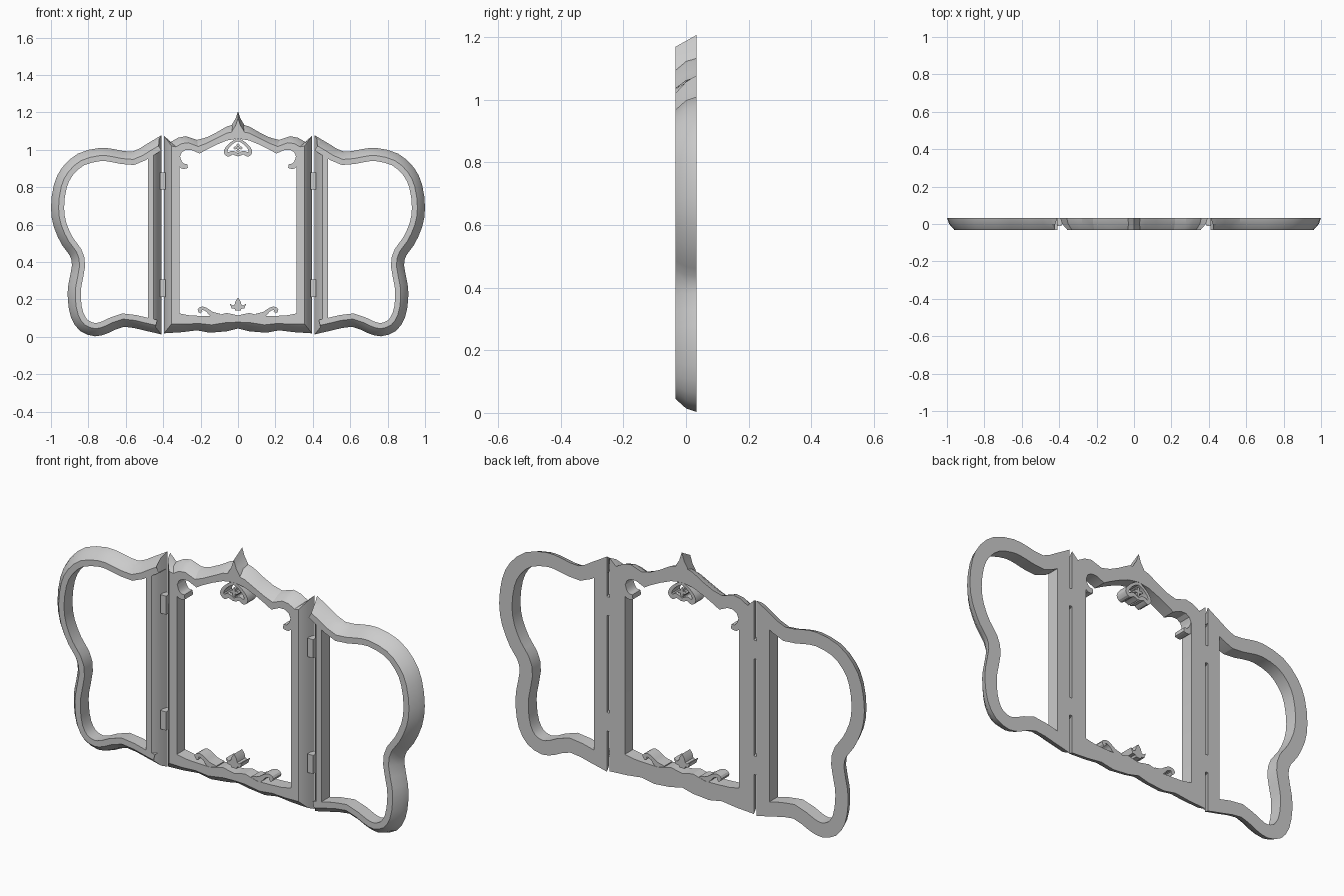
import bpy, bmesh, math
from mathutils import Vector

if "Cube" in bpy.data.objects:
    bpy.data.objects.remove(bpy.data.objects["Cube"])

D = 0.033  # half depth


def smooth_path(pts, n=3):
    """Catmull-Rom through 2D points, open ended."""
    P = [Vector(p) for p in pts]
    out = []
    for i in range(len(P) - 1):
        a, b, c, d = P[max(i - 1, 0)], P[i], P[i + 1], P[min(i + 2, len(P) - 1)]
        for k in range(n):
            t = k / n
            out.append(0.5 * (2 * b + (c - a) * t + (2 * a - 5 * b + 4 * c - d) * t ** 2
                              + (3 * b - a - 3 * c + d) * t ** 3))
    return out + [P[-1]]


def inset(loop, w):
    """Mitred inward offset of a counter-clockwise loop."""
    out = []
    for i, p in enumerate(loop):
        e1 = (p - loop[i - 1]).normalized()
        e2 = (loop[(i + 1) % len(loop)] - p).normalized()
        n1, n2 = Vector((-e1.y, e1.x)), Vector((-e2.y, e2.x))
        out.append(p + (n1 + n2) * (w / (1 + n1.dot(n2))))
    return out


def make(name, bm, mirror=False):
    bmesh.ops.recalc_face_normals(bm, faces=bm.faces)
    me = bpy.data.meshes.new(name)
    bm.to_mesh(me)
    bm.free()
    ob = bpy.data.objects.new(name, me)
    bpy.context.collection.objects.link(ob)
    if mirror:
        ob.modifiers.new("mirror", 'MIRROR').merge_threshold = 0.0005
    bpy.ops.object.select_all(action='DESELECT')
    ob.select_set(True)
    bpy.context.view_layer.objects.active = ob
    bpy.ops.object.shade_smooth_by_angle(angle=math.radians(25))
    return ob


def bridge(name, sections, ring_closed, mirror=False, caps=False):
    """Skin a list of equal cross-sections (each a closed loop of 3D points)."""
    bm = bmesh.new()
    rows = [[bm.verts.new(p) for p in s] for s in sections]
    n = len(rows[0])
    for i in range(len(rows) if ring_closed else len(rows) - 1):
        a, b = rows[i], rows[(i + 1) % len(rows)]
        for j in range(n):
            k = (j + 1) % n
            bm.faces.new((a[j], a[k], b[k], b[j]))
    if caps:
        bm.faces.new(rows[0])
        bm.faces.new(rows[-1])
    return make(name, bm, mirror)


def moulding(o, i, f):
    """Frame section: sloped outside, flat front, straight inside."""
    mid, face = o.lerp(i, f * 0.28), o.lerp(i, f)
    return [(o.x, D, o.y), (mid.x, 0, mid.y), (face.x, -D, face.y),
            (i.x, -D, i.y), (i.x, D, i.y)]


def stroke(name, pts, widths, mirror=True, d=D - 0.001):
    """Flat scroll of varying width along a smooth path."""
    path = smooth_path(pts)
    secs = []
    for i, p in enumerate(path):
        t = (path[min(i + 1, len(path) - 1)] - path[max(i - 1, 0)]).normalized()
        u = i / (len(path) - 1) * (len(widths) - 1)
        k = min(int(u), len(widths) - 2)
        w = widths[k] + (widths[k + 1] - widths[k]) * (u - k)
        nrm = Vector((-t.y, t.x)) * w / 2
        a, b = p + nrm, p - nrm
        secs.append([(a.x, -d, a.y), (a.x, d, a.y), (b.x, d, b.y), (b.x, -d, b.y)])
    return bridge(name, secs, False, mirror, True)


def plate(name, pts, mirror=False, d=D - 0.001, drop=0.0):
    """Extruded outline; drop lowers the front edge."""
    secs = [[(x, d, z) for x, z in pts], [(x, -d, z - drop) for x, z in pts]]
    return bridge(name, secs, False, mirror, True)


# Side wings
wing = smooth_path([
    (0.41, 0.013), (0.50, 0.034), (0.61, 0.054), (0.695, 0.02), (0.765, 0.003),
    (0.845, 0.032), (0.893, 0.104), (0.91, 0.20), (0.907, 0.28), (0.888, 0.38),
    (0.90, 0.436), (0.94, 0.49), (0.984, 0.585), (1.0, 0.69), (0.984, 0.815),
    (0.94, 0.906), (0.856, 0.98), (0.74, 1.01), (0.66, 1.003), (0.567, 0.99),
    (0.49, 1.03), (0.41, 1.078)], 2)
inner = inset(wing, 0.07)
bridge("side_wing_frames", [moulding(o, i, 0.58) for o, i in zip(wing, inner)],
       True, True)

# Centre frame, right half: outer and inner outline in pairs
centre = [
    ((0, 0.045), (0, 0.115)), ((0.06, 0.03), (0.06, 0.128)),
    ((0.15, 0.022), (0.13, 0.11)), ((0.22, 0.035), (0.20, 0.112)),
    ((0.30, 0.025), (0.26, 0.115)), ((0.395, 0.019), (0.312, 0.125)),
    ((0.395, 1.075), (0.312, 0.96)), ((0.36, 1.042), (0.30, 0.988)),
    ((0.32, 1.065), (0.28, 1.0)), ((0.28, 1.073), (0.25, 1.0)),
    ((0.22, 1.053), (0.205, 0.98)), ((0.17, 1.066), (0.17, 1.0)),
    ((0.12, 1.09), (0.12, 1.025)), ((0.06, 1.125), (0.06, 1.05)),
    ((0, 1.142), (0, 1.06))]
bridge("centre_frame", [moulding(Vector(o), Vector(i), 0.48) for o, i in centre],
       False, True)

# Top spike
plate("top_spike", [(-0.04, 1.115), (0.04, 1.115), (0.03, 1.14), (0.014, 1.165),
                    (0, 1.207), (-0.014, 1.165), (-0.03, 1.14)], d=D, drop=0.037)

# Hinges
for z in (0.26, 0.833):
    plate("hinges", [(0.387, z - 0.046), (0.418, z - 0.046),
                     (0.418, z + 0.046), (0.387, z + 0.046)], True)
    hinge = bpy.context.object
    for v in hinge.data.vertices:
        v.co.y = max(v.co.y, -0.01)

# Upper corner scrolls
stroke("corner_scrolls", [(0.322, 0.97), (0.313, 0.935), (0.295, 0.913), (0.27, 0.914)],
       [0.02, 0.025, 0.03, 0.022])

# Lower rail scrolls
stroke("lower_scrolls", [(0.10, 0.11), (0.14, 0.122), (0.165, 0.143), (0.19, 0.153),
                         (0.206, 0.143), (0.196, 0.131)],
       [0.03, 0.026, 0.018, 0.018, 0.02, 0.016])

# Hanging heart pendant under the arch
stroke("heart_pendant", [(0.0, 1.055), (0.028, 1.04), (0.055, 1.015), (0.066, 0.99),
                         (0.052, 0.975), (0.03, 0.985), (0.0, 0.972)],
       [0.016, 0.014, 0.016, 0.02, 0.024, 0.02, 0.016])

# Small four-petal flower inside the heart
petals = []
for k in range(16):
    r = (0.025, 0.019, 0.009, 0.019)[k % 4]
    a = k * math.pi / 8
    petals.append((r * math.cos(a), 1.01 + r * math.sin(a)))
plate("heart_flower", petals)

# Leaf palmette above the lower rail
leaf = [(0.014, 0.14), (0.018, 0.15), (0.034, 0.152), (0.044, 0.178),
        (0.028, 0.168), (0.018, 0.172), (0.014, 0.19)]
plate("leaf_palmette", leaf + [(0, 0.21)] + [(-x, z) for x, z in reversed(leaf)])
